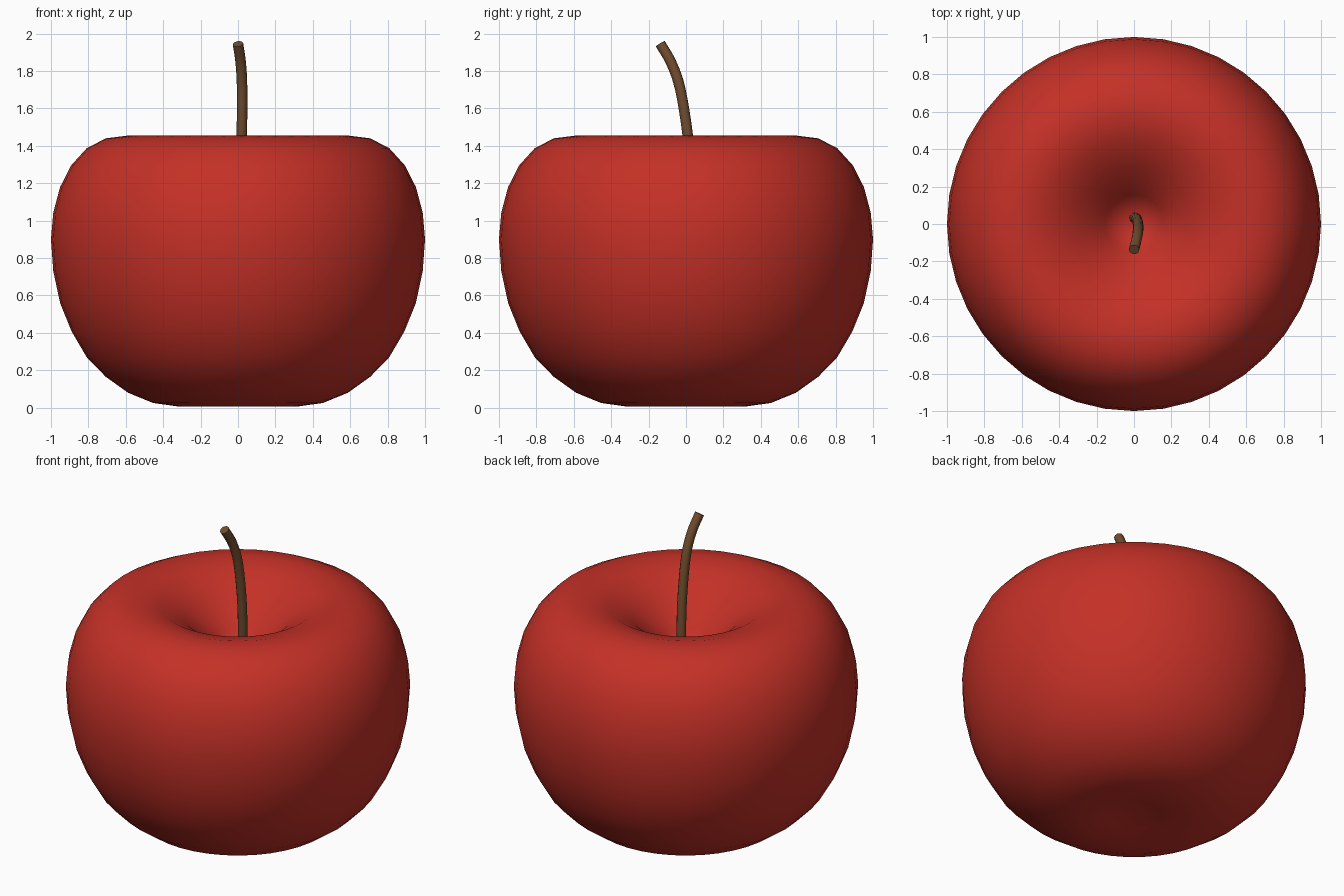
import bpy, bmesh, math
from mathutils import Vector

if "Cube" in bpy.data.objects:
    bpy.data.objects.remove(bpy.data.objects["Cube"])


def material(name, rgb):
    m = bpy.data.materials.new(name)
    m.diffuse_color = (*rgb, 1)
    m.use_nodes = True
    m.node_tree.nodes["Principled BSDF"].inputs["Base Color"].default_value = m.diffuse_color
    return m


def make_object(name, bm, mat):
    bmesh.ops.recalc_face_normals(bm, faces=bm.faces)
    mesh = bpy.data.meshes.new(name)
    bm.to_mesh(mesh)
    bm.free()
    mesh.materials.append(mat)
    ob = bpy.data.objects.new(name, mesh)
    bpy.context.collection.objects.link(ob)
    return ob


def smooth(ob, angle):
    bpy.ops.object.select_all(action='DESELECT')
    bpy.context.view_layer.objects.active = ob
    ob.select_set(True)
    bpy.ops.object.shade_smooth_by_angle(angle=math.radians(angle))


red = material("apple red", (0.55, 0.03, 0.02))
brown = material("stem brown", (0.17, 0.075, 0.028))

# Apple body: sphere rings (9 degree steps, top to bottom) moved to fruit heights
heights = [0.99, 1.185, 1.33, 1.42, 1.455, 1.44, 1.387, 1.297, 1.18, 1.043, 0.9,
           0.73, 0.56, 0.41, 0.27, 0.165, 0.08, 0.025, 0.005, 0.018, 0.06]
bm = bmesh.new()
bmesh.ops.create_uvsphere(bm, u_segments=40, v_segments=20, radius=1)
for v in bm.verts:
    ring = round(math.acos(max(-1, min(1, v.co.z))) / math.pi * 20)
    v.co.z = heights[ring]
body = make_object("apple_body", bm, red)
for p in body.data.polygons:
    p.use_smooth = True

# Stem: round tube swept along a path that leans to the front
control = [Vector(p) for p in [(0, 0.035, 0.95), (0.012, 0.03, 1.2), (0.02, 0.01, 1.45),
                               (0.022, -0.03, 1.7), (0.015, -0.077, 1.84), (0, -0.137, 1.945)]]
ext = [2 * control[0] - control[1]] + control + [2 * control[-1] - control[-2]]
path = []
for i in range(1, len(ext) - 2):
    a, b, c, d = ext[i - 1:i + 3]
    for k in range(4):
        t = k / 4
        path.append(0.5 * (2 * b + (c - a) * t + (2 * a - 5 * b + 4 * c - d) * t * t
                           + (3 * b - a - 3 * c + d) * t ** 3))
path.append(control[-1])

bm = bmesh.new()
sides, rings = 12, []
for i, p in enumerate(path):
    tangent = (path[min(i + 1, len(path) - 1)] - path[max(i - 1, 0)]).normalized()
    u = Vector((0, 1, 0)).cross(tangent).normalized()
    w = tangent.cross(u)
    rings.append([bm.verts.new(p + 0.028 * (u * math.cos(a) + w * math.sin(a)))
                  for a in (2 * math.pi * k / sides for k in range(sides))])
for r0, r1 in zip(rings, rings[1:]):
    for k in range(sides):
        n = (k + 1) % sides
        bm.faces.new((r0[k], r0[n], r1[n], r1[k]))
bm.faces.new(rings[0][::-1])
bm.faces.new(rings[-1])
smooth(make_object("stem", bm, brown), 40)
